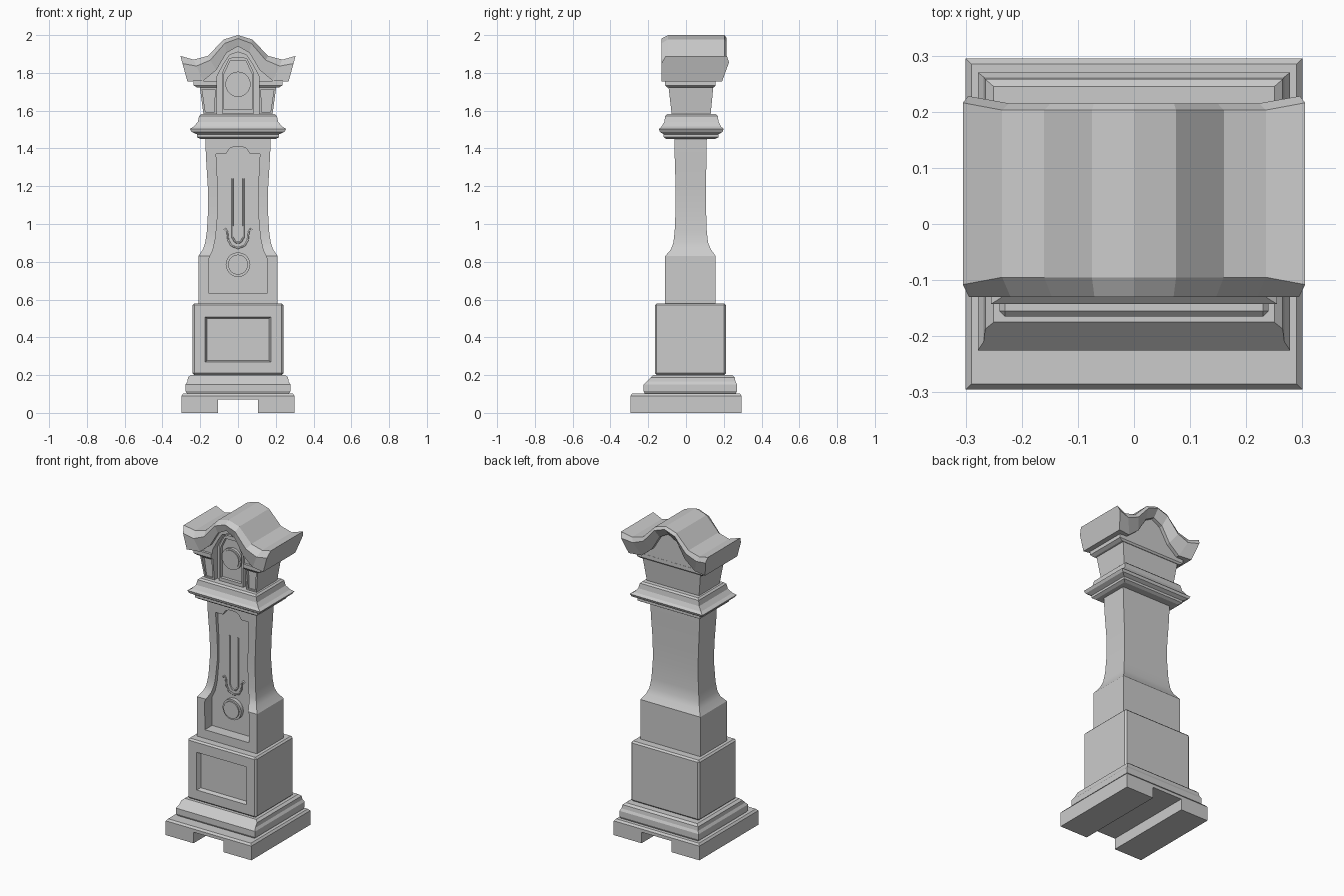
import bpy
import bmesh
from math import sin, cos, pi, radians

cube = bpy.data.objects.get("Cube")
if cube:
    bpy.data.objects.remove(cube, do_unlink=True)

wood = bpy.data.materials.new("plain_grey")
wood.use_nodes = True
wood.diffuse_color = (0.6, 0.6, 0.6, 1)
wood.node_tree.nodes["Principled BSDF"].inputs["Base Color"].default_value = wood.diffuse_color


def loft(name, rings):
    """Skin a list of equal closed rings and cap both ends."""
    bm = bmesh.new()
    loops = [[bm.verts.new(p) for p in ring] for ring in rings]
    n = len(loops[0])
    for a, b in zip(loops, loops[1:]):
        for i in range(n):
            j = (i + 1) % n
            bm.faces.new((a[i], a[j], b[j], b[i]))
    bm.faces.new(loops[0][::-1])
    bm.faces.new(loops[-1])
    bmesh.ops.recalc_face_normals(bm, faces=bm.faces)
    mesh = bpy.data.meshes.new(name)
    bm.to_mesh(mesh)
    bm.free()
    mesh.materials.append(wood)
    obj = bpy.data.objects.new(name, mesh)
    bpy.context.collection.objects.link(obj)
    return obj


def stack(name, levels):
    """Rectangular moulding from (half width, front, back, height) levels."""
    return loft(name, [[(-w, f, z), (w, f, z), (w, b, z), (-w, b, z)]
                       for w, f, b, z in levels])


def prism(name, outline, front, back, grow=0.0):
    """Extrude an x-z outline in y; grow enlarges the front end."""
    cx = (min(p[0] for p in outline) + max(p[0] for p in outline)) / 2
    cz = (min(p[1] for p in outline) + max(p[1] for p in outline)) / 2
    k = 1 + grow
    near = [(cx + (x - cx) * k, front, cz + (z - cz) * k) for x, z in outline]
    return loft(name, [near, [(x, back, z) for x, z in outline]])


def mirror(half):
    """Close a right half outline with its left copy."""
    return half + [(-x, z) for x, z in reversed(half) if abs(x) > 1e-6]


def circle(z, r, n=20):
    return [(r * cos(2 * pi * i / n), z + r * sin(2 * pi * i / n)) for i in range(n)]


def rect(x0, x1, z0, z1):
    return [(x0, z0), (x1, z0), (x1, z1), (x0, z1)]


def modify(obj, kind, **settings):
    """Add a modifier and bake it into the mesh."""
    mod = obj.modifiers.new(kind.lower(), kind)
    for key, value in settings.items():
        setattr(mod, key, value)
    deps = bpy.context.evaluated_depsgraph_get()
    mesh = bpy.data.meshes.new_from_object(obj.evaluated_get(deps))
    obj.modifiers.clear()
    obj.data = mesh


def cut(objs, cutter):
    for obj in objs:
        modify(obj, 'BOOLEAN', operation='DIFFERENCE', object=cutter, solver='EXACT')
    bpy.data.objects.remove(cutter, do_unlink=True)


# Foot with a slot running from front to back
foot = stack("foot", [(0.3, -0.295, 0.295, 0), (0.3, -0.295, 0.295, 0.09),
                      (0.29, -0.285, 0.285, 0.102)])
cut([foot], prism("slot", rect(-0.105, 0.105, -0.1, 0.07), -0.5, 0.5))

# Moulding above the foot
stack("foot_moulding", [(0.265, -0.215, 0.26, 0.095), (0.278, -0.225, 0.27, 0.115),
                        (0.278, -0.225, 0.27, 0.15), (0.268, -0.21, 0.262, 0.165),
                        (0.265, -0.187, 0.258, 0.188), (0.25, -0.175, 0.245, 0.2)])

# Plinth with a sunk front panel
plinth = stack("plinth", [(0.24, -0.165, 0.212, 0.2), (0.24, -0.165, 0.212, 0.58)])
modify(plinth, 'BEVEL', width=0.01, segments=1)
cut([plinth], prism("panel_cutter", rect(-0.163, 0.163, 0.277, 0.5), -0.19, -0.14, 0.14))

# Trunk with a flared lower part
trunk = stack("trunk", [(0.21, -0.11, 0.157, 0.57), (0.21, -0.11, 0.157, 0.83),
                        (0.186, -0.08, 0.132, 0.865), (0.174, -0.067, 0.117, 0.9),
                        (0.165, -0.06, 0.11, 0.96), (0.158, -0.055, 0.106, 1.08),
                        (0.16, -0.055, 0.105, 1.2), (0.17, -0.06, 0.109, 1.36),
                        (0.173, -0.062, 0.11, 1.46)])
door = mirror([(0.155, 0.635), (0.157, 0.81), (0.132, 0.865), (0.118, 0.93),
               (0.105, 1.08), (0.108, 1.22), (0.116, 1.37), (0.065, 1.37),
               (0.045, 1.4), (0.02, 1.41)])
cut([trunk], prism("door_cutter", door, -0.3, -0.038))

# Pendulum: bob with rim, rods and lyre scroll
prism("pendulum_bob", circle(0.785, 0.065), -0.062, -0.03)
prism("bob_face", circle(0.785, 0.053), -0.07, -0.06)


def wire(name, points, y):
    data = bpy.data.curves.new(name, 'CURVE')
    data.dimensions = '3D'
    data.bevel_depth = 0.005
    data.bevel_resolution = 1
    spline = data.splines.new('POLY')
    spline.points.add(len(points) - 1)
    for p, (x, z) in zip(spline.points, points):
        p.co = (x, y, z, 1)
    data.materials.append(wood)
    bpy.context.collection.objects.link(bpy.data.objects.new(name, data))


for side, label in ((1, "left"), (-1, "right")):
    wire(label + "_rod", [(side * 0.03, 1.24), (side * 0.03, 0.93), (side * 0.015, 0.905),
                          (0, 0.9)], -0.04)
    wire(label + "_lyre", [(side * x, z) for x, z in
                           ((0.075, 0.965), (0.065, 0.975), (0.057, 0.96), (0.052, 0.915),
                            (0.035, 0.885), (0, 0.872))], -0.04)

# Cornice between trunk and hood
stack("cornice", [(0.2, -0.105, 0.155, 1.45), (0.218, -0.118, 0.172, 1.46),
                  (0.218, -0.118, 0.172, 1.475), (0.245, -0.138, 0.193, 1.487),
                  (0.255, -0.143, 0.2, 1.503), (0.235, -0.13, 0.186, 1.515),
                  (0.213, -0.115, 0.173, 1.54), (0.206, -0.11, 0.168, 1.572),
                  (0.195, -0.1, 0.158, 1.582)])

# Hood: flared box, capital ledge and arched gable, opened by a front bay
hood = stack("hood_body", [(0.182, -0.075, 0.13, 1.575), (0.203, -0.093, 0.145, 1.73)])
ledge = stack("capital_ledge", [(0.215, -0.1, 0.148, 1.722), (0.235, -0.11, 0.156, 1.733),
                                (0.235, -0.11, 0.156, 1.757)])
gable = prism("gable", mirror([(0.235, 1.75), (0.19, 1.77), (0.125, 1.82),
                               (0.07, 1.91), (0, 1.95)]), -0.095, 0.155)
bay = mirror([(0.112, 1.56), (0.112, 1.78), (0.075, 1.85), (0.045, 1.895), (0, 1.91)])
cut([hood, ledge, gable], prism("bay_cutter", bay, -0.3, -0.045))

# Sunk panels on the hood columns
for s in (1, -1):
    outline = [(s * x, z) for x, z in ((0.125, 1.592), (0.172, 1.592),
                                       (0.19, 1.712), (0.122, 1.712))]
    cut([hood], prism("column_cutter", outline, -0.2, -0.068))

# Dial door frame and round dial
frame = prism("dial_frame", mirror([(0.085, 1.585), (0.085, 1.8), (0.048, 1.875),
                                    (0.02, 1.885)]), -0.07, -0.03)
cut([frame], prism("frame_cutter", mirror([(0.073, 1.605), (0.073, 1.795),
                                           (0.042, 1.862)]), -0.2, -0.05))
prism("dial_rim", circle(1.74, 0.067), -0.067, -0.04)
prism("dial", circle(1.74, 0.056), -0.073, -0.06)

# Scrolled roof, lofted from side to side
top = [(0, 2.0), (0.075, 1.977), (0.16, 1.89), (0.235, 1.87), (0.305, 1.89)]
low = [(0, 1.94), (0.06, 1.907), (0.115, 1.815), (0.185, 1.757), (0.268, 1.755)]
section = [(0, -0.095), (0.3, -0.13), (1, -0.117), (1, 0.178), (0.25, 0.215), (0, 0.203)]
rings = []
for s, order in ((-1, (4, 3, 2, 1)), (1, (0, 1, 2, 3, 4))):
    for i in order:
        (xa, za), (xb, zb) = top[i], low[i]
        spread = 0.013 if i == 4 else 0
        rings.append([(s * (xa + (xb - xa) * t),
                       y + (spread if y > 0 else -spread) * (t != 0.3),
                       za + (zb - za) * t) for t, y in section])
loft("roof", rings)

# Soften the curved trunk and round parts
for name in ("trunk", "pendulum_bob", "dial_rim"):
    bpy.ops.object.select_all(action='DESELECT')
    obj = bpy.data.objects[name]
    obj.select_set(True)
    bpy.context.view_layer.objects.active = obj
    bpy.ops.object.shade_smooth_by_angle(angle=radians(32))
